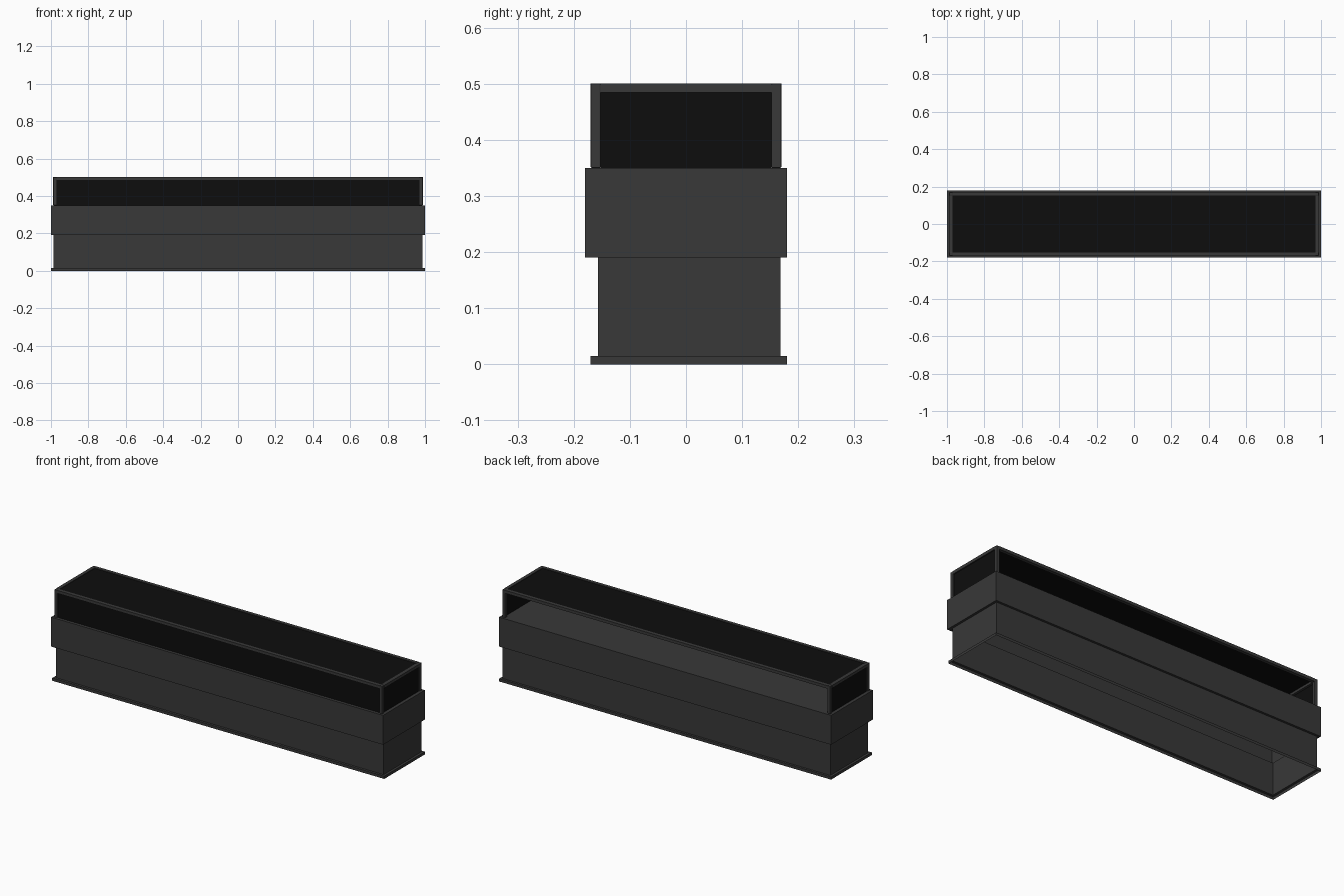
import bpy, bmesh

if "Cube" in bpy.data.objects:
    bpy.data.objects.remove(bpy.data.objects["Cube"])


def material(name, v):
    m = bpy.data.materials.new(name)
    m.diffuse_color = (v, v, v, 1)
    m.use_nodes = True
    m.node_tree.nodes["Principled BSDF"].inputs["Base Color"].default_value = m.diffuse_color
    return m


METAL = material("dark_metal", 0.04)
GLASS = material("black_glass", 0.004)


def finish(bm, name, mat):
    me = bpy.data.meshes.new(name)
    bmesh.ops.recalc_face_normals(bm, faces=bm.faces)
    bm.to_mesh(me)
    bm.free()
    me.materials.append(mat)
    ob = bpy.data.objects.new(name, me)
    bpy.context.collection.objects.link(ob)
    return ob


def box(name, x0, x1, y0, y1, z0, z1, mat, bevel=0):
    bm = bmesh.new()
    bmesh.ops.create_cube(bm, size=1)
    for v in bm.verts:
        v.co.x = x1 if v.co.x > 0 else x0
        v.co.y = y1 if v.co.y > 0 else y0
        v.co.z = z1 if v.co.z > 0 else z0
    ob = finish(bm, name, mat)
    if bevel:
        mod = ob.modifiers.new("bevel", 'BEVEL')
        mod.width = bevel
        mod.segments = 2
    return ob


def pane(name, corners):
    bm = bmesh.new()
    bm.faces.new([bm.verts.new(c) for c in corners])
    return finish(bm, name, GLASS)


# Stepped casing: one thin skin, open underneath, closed by the tray floor
# Each row: half length, front y, back y, z
rows = [(1.0, -0.17, 0.18, 0.0), (1.0, -0.17, 0.18, 0.015),
        (0.987, -0.157, 0.168, 0.015), (0.987, -0.157, 0.168, 0.19),
        (1.0, -0.18, 0.18, 0.19), (1.0, -0.18, 0.18, 0.35)]
bm = bmesh.new()
loops = [[bm.verts.new(c) for c in ((-x, f, z), (x, f, z), (x, b, z), (-x, b, z))]
         for x, f, b, z in rows]
for lo, hi in zip(loops, loops[1:]):
    for i in range(4):
        j = (i + 1) % 4
        bm.faces.new((lo[i], lo[j], hi[j], hi[i]))
bm.faces.new(loops[-1])
finish(bm, "casing", METAL)

# Window frame: corner posts and top rails
X, Y, T, Z0, Z1 = 0.988, 0.17, 0.018, 0.35, 0.5
ZR = Z1 - 0.016
for sx, side in ((-1, "left"), (1, "right")):
    for sy, end in ((-1, "front"), (1, "back")):
        xs = sorted((sx * X, sx * (X - T)))
        ys = sorted((sy * Y, sy * (Y - T)))
        box(f"{end}_{side}_post", *xs, *ys, Z0, Z1, METAL, 0.002)
    box(f"{side}_rail", *xs, -Y + T, Y - T, ZR, Z1, METAL)
for sy, end in ((-1, "front"), (1, "back")):
    ys = sorted((sy * Y, sy * (Y - T)))
    box(f"{end}_rail", -X + T, X - T, *ys, ZR, Z1, METAL)

# Black panes: top, front and both ends (back stays open)
xi, yi, d = X - T, Y - T, 0.006
pane("top_pane", [(-xi, -yi, Z1 - 0.003), (xi, -yi, Z1 - 0.003),
                  (xi, yi, Z1 - 0.003), (-xi, yi, Z1 - 0.003)])
pane("front_pane", [(-xi, -Y + d, Z0), (xi, -Y + d, Z0), (xi, -Y + d, ZR), (-xi, -Y + d, ZR)])
for s, side in ((-1, "left"), (1, "right")):
    x = s * (X - d)
    pane(f"{side}_pane", [(x, -yi, Z0), (x, yi, Z0), (x, yi, ZR), (x, -yi, ZR)])
